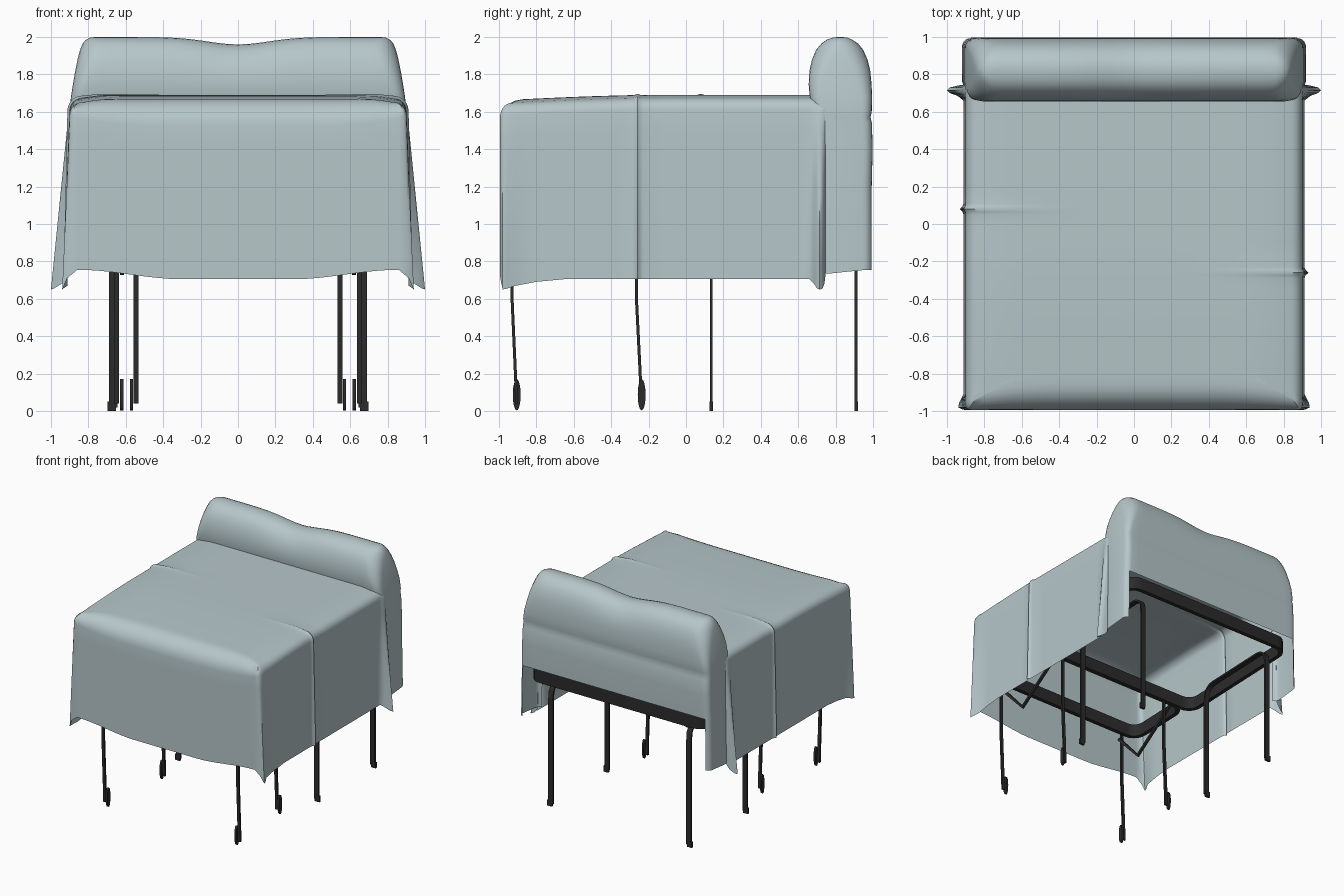
import bpy, bmesh, math
from mathutils import Vector

if "Cube" in bpy.data.objects:
    bpy.data.objects.remove(bpy.data.objects["Cube"])


def material(name, rgb):
    m = bpy.data.materials.new(name)
    m.diffuse_color = (*rgb, 1)
    m.use_nodes = True
    m.node_tree.nodes["Principled BSDF"].inputs["Base Color"].default_value = m.diffuse_color
    return m


CLOTH = material("pale blue grey cloth", (0.47, 0.57, 0.59))
METAL = material("black metal", (0.024, 0.024, 0.024))


def finish(name, bm, mat, angle=40):
    bmesh.ops.remove_doubles(bm, verts=bm.verts, dist=0.0005)
    bmesh.ops.recalc_face_normals(bm, faces=bm.faces)
    me = bpy.data.meshes.new(name)
    bm.to_mesh(me)
    bm.free()
    ob = bpy.data.objects.new(name, me)
    bpy.context.collection.objects.link(ob)
    me.materials.append(mat)
    bpy.ops.object.select_all(action='DESELECT')
    ob.select_set(True)
    bpy.context.view_layer.objects.active = ob
    bpy.ops.object.shade_smooth_by_angle(angle=math.radians(angle))
    return ob


def loft(bm, rings, closed):
    vs = [[bm.verts.new(p) for p in r] for r in rings]
    n = len(vs[0])
    for a, b in zip(vs, vs[1:]):
        for i in range(n if closed else n - 1):
            j = (i + 1) % n
            bm.faces.new((a[i], a[j], b[j], b[i]))
    return vs


def smooth(a, b, v):
    t = min(1, max(0, (v - a) / (b - a)))
    return t * t * (3 - 2 * t)


# --- seat cover: U-shaped hem rising to a softly rounded top ---
def half_path(crease):
    """Points (x, y, hem z, flare, crease, inward normal, edge radius), front centre to back."""
    pts = []
    for i in range(15):
        x = 0.86 * i / 14
        hem = 0.705 + 0.05 * smooth(0.3, 0.85, x)
        pts.append((x, -0.995, hem, 0, 0, (0, 1), 0.06 + 0.08 * (1 - (x / 0.9) ** 5)))
    # flared front corner
    pts += [(0.885, -0.993, 0.71, 0.03, 0, (-0.5, 0.8), 0.065),
            (0.895, -0.98, 0.65, 0.045, 0, (-0.7, 0.7), 0.06),
            (0.9, -0.955, 0.655, 0.035, 0, (-0.8, 0.5), 0.06),
            (0.9, -0.91, 0.67, 0.012, 0, (-1, 0), 0.06)]
    # side, with one pressed crease
    ys = [-0.8, -0.65, -0.5, -0.35, -0.1, 0, 0.2, 0.35, 0.5, 0.6, 0.66]
    ys += [c + d for c in (-0.26, 0.08) for d in (-0.03, -0.015, 0, 0.015, 0.03)]
    for y in sorted(ys):
        c = 0.022 * math.exp(-((y - crease) / 0.013) ** 2)
        hem = 0.65 + 0.055 * smooth(-1.0, -0.7, y)
        pts.append((0.9, y, hem, 0.012, c, (-1, 0), 0.06))
    # hanging fold beside the backrest
    for y, hem, f in ((0.685, 0.68, 0.045), (0.70, 0.655, 0.085), (0.715, 0.65, 0.1),
                      (0.73, 0.655, 0.085), (0.74, 0.68, 0.045), (0.745, 0.72, 0.012)):
        pts.append((0.9, y, hem, f, 0, (-1, 0), 0.06))
    return pts


def top_z(x, y):
    return 1.69 - 0.03 * max(0, (-0.2 - y) / 0.8) ** 1.5 - 0.02 * smooth(0.7, 0.9, abs(x))


def cover_column(p, sgn):
    x, y, hem, flare, c, n, r = p
    shoulder = top_z(x, y) - r
    col = []
    for i in range(9):
        z = hem + (shoulder - hem) * i / 8
        d = min(1, max(0, 1.65 - z))
        col.append((sgn * (x + flare * d + c * (0.5 + 0.5 * d)), y, z))
    for i in range(1, 7):
        a = math.pi / 2 * i / 6
        ins = r * (1 - math.cos(a))
        px, py = max(0, x + n[0] * ins), y + n[1] * ins
        col.append((sgn * (px + 0.5 * c * math.cos(a)), py,
                    top_z(px, py) - r + (r + 0.5 * c) * math.sin(a)))
    cy = max(py, -0.5)
    for i in range(1, 9):
        k = i / 8
        qx, qy = px * (1 - k), py + (cy - py) * k
        col.append((sgn * qx, qy, top_z(qx, qy) + 0.5 * c * max(0, 1 - 1.4 * k) ** 2))
    return col


bm = bmesh.new()
left = [cover_column(p, -1) for p in half_path(0.08)]
right = [cover_column(p, 1) for p in half_path(-0.26)]
loft(bm, left[::-1] + right[1:], False)
bmesh.ops.dissolve_degenerate(bm, edges=bm.edges, dist=0.0003)
finish("seat_cover", bm, CLOTH, 50)


# --- backrest cover: stacked rounded rectangles, open below ---
def rounded_rect(hx, y0, y1, r, z, nx=24, nc=5):
    r = min(r, (y1 - y0) / 2 - 0.002)
    out = []
    for cx, cy, a0 in ((hx - r, y1 - r, 0), (-hx + r, y1 - r, 90),
                       (-hx + r, y0 + r, 180), (hx - r, y0 + r, 270)):
        for i in range(nc + 1):
            a = math.radians(a0 + 90 * i / nc)
            out.append((cx + r * math.cos(a), cy + r * math.sin(a), z))
        if a0 in (0, 180):
            s = 1 if a0 == 0 else -1
            for i in range(1, nx):
                out.append((s * (hx - r) * (1 - 2 * i / nx), cy + s * r, z))
    return out


levels = [(0.75, .92, .72, .995), (0.95, .917, .72, .995), (1.2, .913, .72, .993),
          (1.4, .908, .715, .998), (1.54, .904, .70, .994), (1.57, .903, .692, .986),
          (1.6, .902, .685, .993), (1.68, .893, .662, .995),
          (1.75, .882, .656, .992), (1.82, .87, .66, .985), (1.88, .858, .674, .97),
          (1.93, .845, .695, .948), (1.965, .831, .724, .92), (1.985, .813, .752, .89),
          (1.996, .79, .784, .862), (2.0, .76, .812, .836)]
bm = bmesh.new()
rings = []
for z, hx, y0, y1 in levels:
    ring = rounded_rect(hx, y0, y1, 0.05 + 0.06 * smooth(1.6, 1.95, z), z)
    rings.append([(x, y, pz - 0.04 * math.exp(-(x / 0.23) ** 2) * smooth(1.68, 1.95, pz)
                   + (0.02 * smooth(0.75, 0.99, y) - 0.015 if z < 0.8 else 0)) for x, y, pz in ring])
rings.append([(x, 0.824, z) for x, y, z in rings[-1]])  # closing ridge line
loft(bm, rings, True)
bmesh.ops.remove_doubles(bm, verts=bm.verts, dist=0.0005)
gone = []
for f in bm.faces:
    c = f.calc_center_median()
    if (c.z < 1.19 and c.y > 0.96 and abs(c.x) < 0.88) or (c.z < 1.6 and c.y < 0.75 and abs(c.x) < 0.88):
        gone.append(f)
bmesh.ops.delete(bm, geom=gone, context='FACES')
finish("backrest_cover", bm, CLOTH, 50)

# --- metal frame: two flat-bar loops meeting at a cross bar, rising slightly to the back ---
for name, hx, y0, y1 in (("rear_frame", 0.85, -0.28, 0.975), ("front_frame", 0.77, -0.89, -0.25)):
    bm = bmesh.new()
    section = [rounded_rect(hx - d, y0 + d, y1 - d, 0.12 - d, z, 2)
               for d, z in ((0, 1.01), (0, 1.12), (0.035, 1.12), (0.035, 1.01), (0, 1.01))]
    section = [[(x, y, z + 0.038 + 0.033 * y) for x, y, z in ring] for ring in section]
    loft(bm, section, True)
    finish(name, bm, METAL, 35)


def bar(name, path, x, width, thick):
    """Flat bar following a (y, z) path in the plane at x."""
    bm = bmesh.new()
    pts = [Vector(p) for p in path]
    rings = []
    for i, p in enumerate(pts):
        t = (pts[min(i + 1, len(pts) - 1)] - pts[max(i - 1, 0)]).normalized()
        n = Vector((-t.y, t.x)) * thick / 2
        rings.append([(x + sx * width / 2, p.x + s * n.x, p.y + s * n.y)
                      for sx, s in ((-1, -1), (1, -1), (1, 1), (-1, 1))])
    vs = loft(bm, rings, True)
    bm.faces.new(vs[0])
    bm.faces.new(vs[-1])
    finish(name, bm, METAL, 35)


def solid(name, loc, size, disc=False):
    bm = bmesh.new()
    if disc:
        bmesh.ops.create_cone(bm, cap_ends=True, segments=24, radius1=0.5, radius2=0.5, depth=1)
        for v in bm.verts:
            v.co = Vector((v.co.z, v.co.y, v.co.x))
    else:
        bmesh.ops.create_cube(bm, size=1)
    for v in bm.verts:
        v.co = Vector(c * s + l for c, s, l in zip(v.co, size, loc))
    finish(name, bm, METAL, 35)


# --- legs, feet and folding links on both sides ---
arch = [(0.135, 0.02), (0.135, 0.92)]
arch += [(0.235 - 0.1 * math.cos(a), 0.94 + 0.1 * math.sin(a)) for a in (0.4, 0.8, 1.2, 1.57)]
arch += [(0.81 + 0.1 * math.sin(a), 0.96 + 0.1 * math.cos(a)) for a in (0, 0.4, 0.8, 1.2)]
arch += [(0.91, 0.92), (0.91, 0.02)]
for side, s in (("left", -1), ("right", 1)):
    bar(side + "_rear_leg_arch", arch, s * 0.667, 0.045, 0.016)
    for i, y in enumerate((0.135, 0.91)):
        solid(f"{side}_rear_foot_{i + 1}", (s * 0.675, y, 0.025), (0.045, 0.018, 0.05))
    bar(side + "_front_leg", [(-0.905, 0.04), (-0.912, 0.2), (-0.93, 0.6), (-0.93, 1.07)],
        s * 0.65, 0.025, 0.016)
    bar(side + "_middle_leg", [(-0.24, 0.04), (-0.245, 0.2), (-0.265, 0.6), (-0.265, 1.07)],
        s * 0.545, 0.025, 0.016)
    solid(side + "_front_wheel", (s * 0.622, -0.905, 0.087), (0.018, 0.042, 0.167), True)
    solid(side + "_middle_wheel", (s * 0.57, -0.237, 0.087), (0.016, 0.042, 0.167), True)
    bar(side + "_folding_link", [(-0.93, 1.0), (-0.69, 0.74), (-0.27, 1.04)], s * 0.62, 0.02, 0.025)
